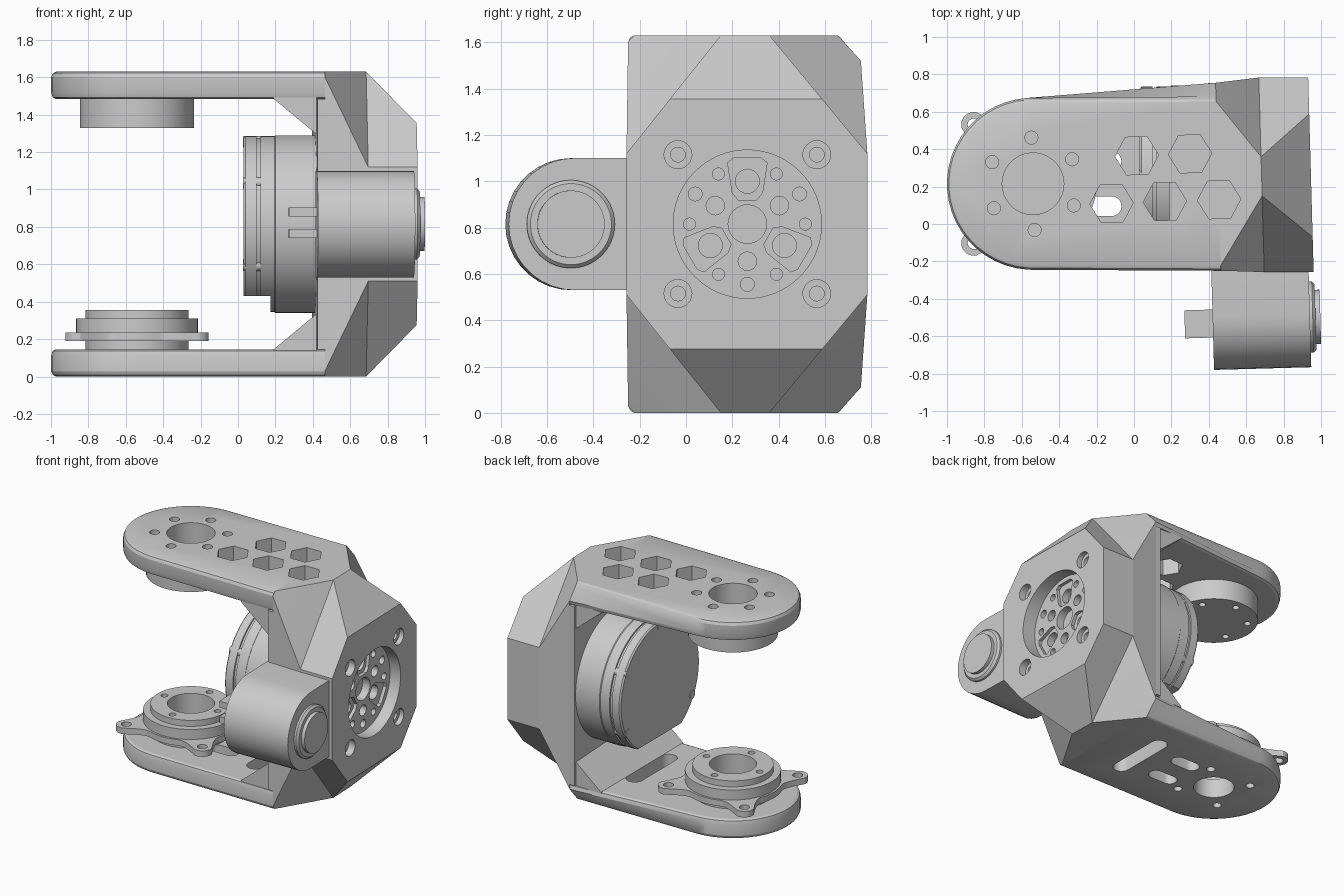
import bpy, bmesh
from math import sin, cos, pi, radians, degrees, sqrt
from mathutils import Vector, Matrix

if "Cube" in bpy.data.objects:
    bpy.data.objects.remove(bpy.data.objects["Cube"])

grey = bpy.data.materials.new("light grey")
grey.use_nodes = True
grey.diffuse_color = (0.6, 0.6, 0.6, 1)
grey.node_tree.nodes["Principled BSDF"].inputs["Base Color"].default_value = (0.6, 0.6, 0.6, 1)


def finish(name, bm):
    bmesh.ops.recalc_face_normals(bm, faces=bm.faces[:])
    mesh = bpy.data.meshes.new(name)
    bm.to_mesh(mesh)
    bm.free()
    mesh.materials.append(grey)
    obj = bpy.data.objects.new(name, mesh)
    bpy.context.collection.objects.link(obj)
    return obj


def place(axis, a, b, t):
    return {"x": (t, a, b), "y": (a, t, b), "z": (a, b, t)}[axis]


def around(a, b, r, n, start=0):
    angles = [radians(start) + 2 * pi * i / n for i in range(n)]
    return [(a + r * cos(t), b + r * sin(t)) for t in angles]


def loft(name, loops, closed=False):
    """Skin a row of equal-length loops of points."""
    bm = bmesh.new()
    rows = [[bm.verts.new(p) for p in loop] for loop in loops]
    pairs = list(zip(rows, rows[1:]))
    if closed:
        pairs.append((rows[-1], rows[0]))
    else:
        bm.faces.new(rows[0])
        bm.faces.new(rows[-1])
    for p, q in pairs:
        for i in range(len(p)):
            j = (i + 1) % len(p)
            bm.faces.new((p[i], p[j], q[j], q[i]))
    return finish(name, bm)


def prism(name, pts, axis, lo, hi):
    return loft(name, [[place(axis, a, b, t) for a, b in pts] for t in (lo, hi)])


def lathe(name, profile, axis, centre, closed=False):
    """Turn (radius, position) points about an axis."""
    return loft(name, [[place(axis, a, b, t) for a, b in around(*centre, r, 64)] for r, t in profile], closed)


def hull(name, pts):
    bm = bmesh.new()
    for p in pts:
        bm.verts.new(p)
    bmesh.ops.convex_hull(bm, input=bm.verts[:])
    bmesh.ops.dissolve_limit(bm, angle_limit=0.01, verts=bm.verts[:], edges=bm.edges[:])
    return finish(name, bm)


def cut(target, cutter):
    mod = target.modifiers.new("cut", "BOOLEAN")
    mod.operation, mod.solver, mod.object = "DIFFERENCE", "EXACT", cutter
    bpy.context.view_layer.objects.active = target
    bpy.ops.object.modifier_apply(modifier=mod.name)
    bpy.data.objects.remove(cutter)


def hole(target, axis, a, b, r, lo, hi, n=24, start=0):
    cut(target, prism("cutter", around(a, b, r, n, start), axis, lo, hi))


def skew(x, y):
    """The back plate stands slightly turned."""
    return x - 0.028 * (y - 0.26)


TOP, ARM = 1.63, 0.145
PX, PY = -0.54, 0.215      # pivot axis of the two arms
MY, MZ = 0.265, 0.815      # motor axis
FRONT, REAR = -0.25, 0.755


# Arms: rounded outlines, with a rear chamfer that widens towards the plate
def arm(name, upper):
    loops = []
    for z, d, e in ((0, 0.028, 0.1), (0.008, 0.01, 0.09), (0.028, 0, 0.073),
                    (0.11, 0, 0), (0.137, 0.008, 0.008), (ARM, 0.025, 0.025)):
        pts = around(PX, PY, 0.46 - d, 48, 94)[:24] + [(PX, PY - 0.46 + d)]
        pts += [(skew(0.45, y), y) for y in (FRONT + d, REAR - e)]
        loops.append([(x, y, TOP - z if upper else z) for x, y in pts])
    return loft(name, loops)


upper_arm, lower_arm = arm("upper_arm", True), arm("lower_arm", False)

# Back plate: inner wall, flared middle and chamfered outer octagon
wall = [(FRONT, ARM), (REAR, ARM), (REAR, TOP - ARM), (FRONT, TOP - ARM)]
flare, outer = [], []
for mirror in (False, True):
    def at(x, y, z):
        return (skew(x, y), y, TOP - z if mirror else z)
    flare += [at(0.45, FRONT + 0.028, 0), at(0.45, FRONT, 0.028), at(0.45, REAR - 0.1, 0), at(0.45, REAR, 0.11)]
    for near, far in ((0.15, -0.257), (0.36, 0.783)):
        edge = [at(0.682, near, 0), at(0.682, far, 0.51)]
        flare += edge
        outer += edge + [at(0.946, near + (far - near) * 0.275 / 0.51, 0.275), at(0.946, far, 0.51)]
middle = hull("plate_flare", flare)
plate = hull("outer_plate", outer)
loft("inner_wall", [[(skew(x, y), y, z) for y, z in wall] for x in (0.41, 0.45)])
for name, flip in (("lower_gusset", False), ("upper_gusset", True)):
    tri = [(0.19, ARM - 0.01), (0.19, ARM), (0.42, 0.335), (0.42, ARM - 0.01)]
    prism(name, [(x, TOP - z if flip else z) for x, z in tri], "y", FRONT + 0.012, REAR - 0.02)

# Upper arm: pivot hole, screw circle, hexagon windows
hole(upper_arm, "z", PX, PY, 0.165, 1.4, 1.8, 40)
for x, y in around(PX, PY, 0.247, 6, 92):
    hole(upper_arm, "z", x, y, 0.035, 1.4, 1.8, 16)
for x, y in ((0.015, 0.365), (0.3, 0.375), (-0.12, 0.11), (0.165, 0.12), (0.455, 0.13)):
    low = 1.488 if x > 0.25 else 1.4
    hole(upper_arm, "z", x, y, 0.116, low, 1.8, 6, 2)
hole(middle, "z", 0.455, 0.13, 0.116, 1.488, 1.8, 6, 2)


# Lower arm: pivot hole, screw circle, slots
def slot(x0, y0, x1, y1, r):
    d = Vector((x1 - x0, y1 - y0)).normalized()
    side = Vector((-d.y, d.x))
    pts = []
    for centre, s in ((Vector((x0, y0)), r), (Vector((x1, y1)), -r)):
        for i in range(11):
            t = pi * i / 10
            pts.append(tuple(centre + (side * cos(t) - d * sin(t)) * s))
    cut(lower_arm, prism("cutter", pts, "z", -0.2, 0.3))


hole(lower_arm, "z", PX, PY, 0.14, -0.2, 0.3, 40)
for x, y in around(PX, PY, 0.25, 4, 45):
    hole(lower_arm, "z", x, y, 0.03, -0.2, 0.3, 16)
slot(0.13, 0.02, 0.13, 0.42, 0.06)
slot(-0.24, 0.095, -0.12, 0.095, 0.053)
slot(-0.24, 0.335, -0.12, 0.335, 0.053)

# Outer plate: round recess with the output face, and four countersunk screws
FLOOR = 0.85
hole(plate, "x", MY, MZ, 0.32, FLOOR, 1.2, 64)
hole(plate, "x", MY, MZ, 0.083, FLOOR - 0.06, 1.2, 32)
for r, n, start, size in ((0.25, 6, 0, 0.026), (0.16, 3, 30, 0.04), (0.26, 3, 30, 0.03)):
    for y, z in around(MY, MZ, r, n, start):
        hole(plate, "x", y, z, size, FLOOR - 0.05, 1.2, 16)
for k, (y, z) in enumerate(around(MY, MZ, 0.185, 3, 90)):
    turn = radians(90 + 120 * k)
    pocket = [(y + u * cos(turn) - v * sin(turn), z + u * sin(turn) + v * cos(turn)) for u, v in
              ((-0.08, 0.04), (-0.05, 0.065), (0.08, 0.085), (0.1, 0.06),
               (0.1, -0.06), (0.08, -0.085), (-0.05, -0.065), (-0.08, -0.04))]
    cut(plate, prism("cutter", pocket, "x", FLOOR - 0.025, 1.2))
    hole(plate, "x", y, z, 0.052, FLOOR - 0.08, 1.2, 20)
for y, z in around(MY, MZ, 0.424, 4, 45):
    hole(plate, "x", y, z, 0.06, 0.9, 1.2, 24)
    hole(plate, "x", y, z, 0.032, 0.8, 1.2, 16)

# Upper hub, blind from above, with screw holes below
hub = lathe("upper_hub", [(0.001, 1.37), (0.165, 1.37), (0.165, 1.5), (0.305, 1.5), (0.305, 1.33), (0.001, 1.33)],
            "z", (PX, PY))
for x, y in around(PX, PY, 0.235, 6, 30):
    hole(hub, "z", x, y, 0.024, 1.2, 1.36, 16)

# Lower bearing and its four-eared flange
bearing = lathe("lower_bearing", [(0.16, 0.14), (0.275, 0.14), (0.275, 0.19), (0.325, 0.19), (0.325, 0.31),
                                  (0.275, 0.31), (0.275, 0.355), (0.16, 0.355)], "z", (PX, PY), True)
for x, y in around(PX, PY, 0.22, 4, 0):
    hole(bearing, "z", x, y, 0.024, 0.3, 0.5, 16)
EAR, TIP = 0.445, 0.07
ears = []
for i in range(160):
    t = 2 * pi * i / 160
    off = abs((degrees(t) % 90) - 45)
    s = sin(radians(off))
    if EAR * s < TIP:
        r = EAR * cos(radians(off)) + sqrt(TIP ** 2 - (EAR * s) ** 2)
    else:
        r = 0.34 + 0.1 * max(0, 1 - (off - 9) / 15) ** 2
    ears.append((PX + r * cos(t), PY + r * sin(t)))
flange = prism("bearing_flange", ears, "z", 0.19, 0.235)
hole(flange, "z", PX, PY, 0.25, 0, 0.5, 48)
for x, y in around(PX, PY, EAR, 4, 45):
    hole(flange, "z", x, y, 0.035, 0, 0.5, 16)

# Motor: housing, stepped cap with a flat underside, rim screws
lathe("motor_housing", [(0.465, 0.19), (0.475, 0.2), (0.475, 0.42)], "x", (MY, MZ))
cap = lathe("motor_cap", [(0.46, 0.03), (0.47, 0.04), (0.47, 0.1), (0.458, 0.1), (0.458, 0.12),
                          (0.47, 0.12), (0.47, 0.2)], "x", (MY, MZ))
cut(cap, prism("cutter", [(-1, -0.5), (1.5, -0.5), (1.5, 0.43), (-1, 0.43)], "x", -0.1, 0.175))
for k, (y, z) in enumerate(around(MY, MZ, 0.44, 6, 30)):
    if k != 4:
        prism(f"rim_screw_{k}", around(y, z, 0.03, 16), "x", 0.026, 0.16)

# Side sensor: rounded block, stepped knob, two connector tabs
SY, SZ = -0.488, 0.815
outline = [(-0.24, SZ - 0.285), (-0.24, SZ + 0.285)] + around(SY, SZ, 0.285, 36, 90)[:19]
sensor = [prism("side_block", outline, "x", 0.42, 0.94),
          lathe("side_knob", [(0.19, 0.9), (0.19, 0.955), (0.175, 0.97), (0.145, 0.97), (0.145, 0.996)],
                "x", (SY - 0.017, SZ))]
for name, z, back in (("upper_tab", 0.88, -0.45), ("lower_tab", 0.765, -0.46)):
    sensor.append(prism(name, [(-0.6, z - 0.024), (back, z - 0.024), (back, z + 0.024), (-0.6, z + 0.024)],
                        "x", 0.27, 0.45))
pivot = Matrix.Translation((0.68, SY, 0))
for obj in sensor:
    obj.data.transform(pivot @ Matrix.Rotation(0.028, 4, "Z") @ pivot.inverted())

# Smooth rounded faces, keep edges crisp
bpy.ops.object.select_all(action="DESELECT")
for obj in bpy.context.collection.objects:
    if obj.type == "MESH" and grey.name in obj.data.materials:
        obj.select_set(True)
        bpy.context.view_layer.objects.active = obj
bpy.ops.object.shade_smooth_by_angle(angle=radians(25))
